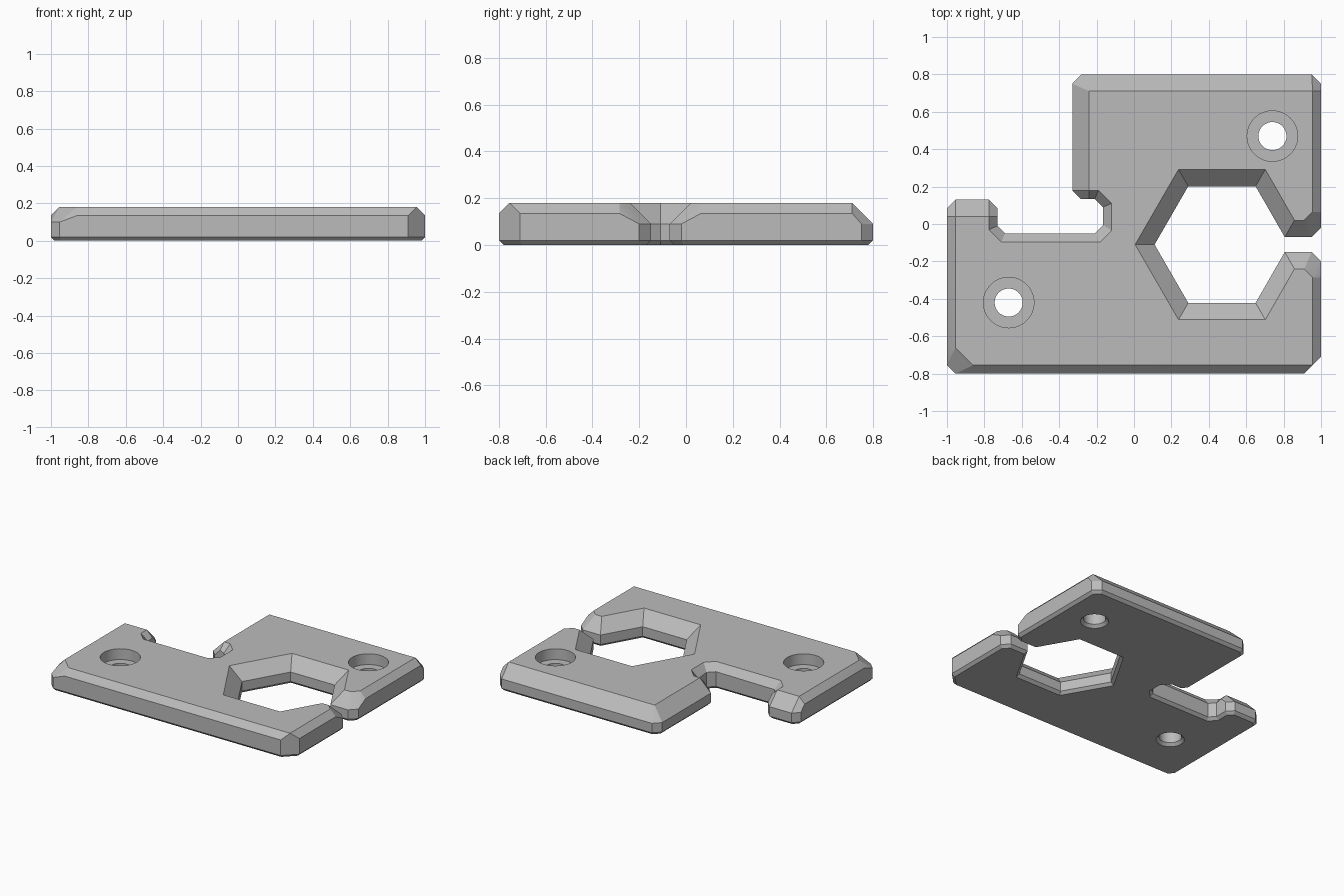
import bpy, bmesh, math
from mathutils import Vector

cube = bpy.data.objects.get("Cube")
if cube:
    bpy.data.objects.remove(cube, do_unlink=True)

TOP = 0.18      # plate thickness
FOOT = 0.02     # small chamfer round the underside

grey = bpy.data.materials.new("plain grey")
grey.use_nodes = True
colour = (0.5, 0.5, 0.5, 1)
grey.diffuse_color = colour
grey.node_tree.nodes["Principled BSDF"].inputs["Base Color"].default_value = colour

# Outline corners: x, y, corner cut, corner cut at the top, bevel of the next edge
hexagon = [(0.47 + 0.36 * math.cos(math.radians(a)),
            -0.11 + 0.36 * math.sin(math.radians(a)), 0, 0, 0.09)
           for a in (-60, -120, 180, 120, 60)]
corners = [
    (-1, -0.8, 0.045, 0.095, 0.045),
    (1, -0.8, 0.09, 0, 0.045),
    (1, -0.15, 0.05, 0.045, 0.09),
    (0.806, -0.15, 0, 0, 0.09),
    *hexagon,
    (0.806, -0.07, 0, 0, 0.09),
    (1, -0.07, 0.05, 0.045, 0.045),
    (1, 0.8, 0.05, 0, 0.09),
    (-0.33, 0.8, 0.05, 0, 0.09),
    (-0.33, 0.135, 0.045, 0, 0.045),
    (-0.165, 0.135, 0.045, 0.07, 0.045),
    (-0.165, -0.05, 0.045, 0.06, 0.045),
    (-0.73, -0.05, 0.04, 0.065, 0.045),
    (-0.73, 0.13, 0.045, 0, 0.09),
    (-1, 0.13, 0.045, 0, 0.045),
]


def mitre(p, d1, d2, w1, w2):
    """Corner point moved inwards by w1 and w2 from its two edges."""
    return p + (d1 * w2 - d2 * w1) * (-1 / d1.cross(d2))


def at(bm, p, z):
    return bm.verts.new((p.x, p.y, z))


def make_object(name, bm):
    bmesh.ops.recalc_face_normals(bm, faces=bm.faces)
    mesh = bpy.data.meshes.new(name)
    bm.to_mesh(mesh)
    bm.free()
    obj = bpy.data.objects.new(name, mesh)
    bpy.context.collection.objects.link(obj)
    mesh.materials.append(grey)
    return obj


def build_plate():
    bm = bmesh.new()
    pts = [Vector(c[:2]) for c in corners]
    n = len(pts)
    dirs = [(pts[(i + 1) % n] - pts[i]).normalized() for i in range(n)]
    outline, info = [], []
    for i, (x, y, cut, top_cut, w2) in enumerate(corners):
        p, d1, d2, w1 = pts[i], dirs[i - 1], dirs[i], corners[i - 1][4]
        tip = mitre(p, d1, d2, w1, w2)
        tops = [tip - d1 * top_cut, tip + d2 * top_cut] if top_cut else [tip]
        cuts = [p - d1 * cut, p + d2 * cut] if cut else [p]
        z = TOP - max(w1, w2, 0.85 * top_cut)
        top = [at(bm, t, TOP) for t in tops]
        mid = [at(bm, c, z) for c in cuts]
        low = [at(bm, c, FOOT) for c in cuts]
        # extra points where a shallow bevel drops into a deeper corner
        extra = []
        for side, w, other in ((-d1, w1, w2), (d2, w2, w1)):
            dist = top_cut + other
            needed = d1.cross(d2) > 0 and dist > cut and TOP - w > z + 0.001
            extra.append([at(bm, p + side * dist, TOP - w)] if needed else [])
        outline += cuts
        info.append((top, mid, low, extra))

    # underside ring, moved inwards from the cut outline
    m = len(outline)
    bottom = []
    for k, p in enumerate(outline):
        a = (p - outline[k - 1]).normalized()
        b = (outline[(k + 1) % m] - p).normalized()
        bottom.append(at(bm, mitre(p, a, b, FOOT, FOOT), 0))
    low_ring = [v for item in info for v in item[2]]
    for k in range(m):
        j = (k + 1) % m
        bm.faces.new((bottom[k], bottom[j], low_ring[j], low_ring[k]))
    bm.faces.new(bottom[::-1])
    bm.faces.new([v for item in info for v in item[0]])

    for i in range(n):
        top, mid, low, extra = info[i]
        top2, mid2, low2, extra2 = info[(i + 1) % n]
        # straight wall and its bevel
        rim = [mid[-1]] + extra[1] + extra2[0] + [mid2[0]]
        bm.faces.new([low[-1], low2[0]] + rim[::-1])
        start = (extra[1] or mid[-1:])[0]
        end = (extra2[0] or mid2[:1])[0]
        bm.faces.new((start, end, top2[0], top[-1]))
        # cut corner
        if len(mid) == 2:
            bm.faces.new((low[0], low[1], mid[1], mid[0]))
            bm.faces.new(mid + top[::-1])
        if extra[0]:
            bm.faces.new((extra[0][0], mid[0], top[0]))
        if extra[1]:
            bm.faces.new((mid[-1], extra[1][0], top[-1]))
    return make_object("plate", bm)


def build_hole_cutter(x, y):
    """Turned profile: chamfered bore with a flat-bottomed screw recess."""
    profile = [(0.1, -0.005), (0.075, 0.02), (0.075, 0.1), (0.135, 0.1), (0.135, 0.25)]
    bm = bmesh.new()
    seg = 48
    rings = [[bm.verts.new((x + r * math.cos(math.tau * k / seg),
                            y + r * math.sin(math.tau * k / seg), z))
              for k in range(seg)] for r, z in profile]
    for a, b in zip(rings, rings[1:]):
        for k in range(seg):
            j = (k + 1) % seg
            bm.faces.new((a[k], a[j], b[j], b[k]))
    bm.faces.new(rings[0][::-1])
    bm.faces.new(rings[-1])
    cutter = make_object("hole_cutter", bm)
    cutter.hide_render = True
    return cutter


plate = build_plate()
bpy.context.view_layer.objects.active = plate

# Two screw holes
for x, y in ((0.74, 0.47), (-0.67, -0.42)):
    cutter = build_hole_cutter(x, y)
    mod = plate.modifiers.new("screw hole", "BOOLEAN")
    mod.operation = "DIFFERENCE"
    mod.solver = "EXACT"
    mod.object = cutter
    bpy.ops.object.modifier_apply(modifier=mod.name)
    bpy.data.objects.remove(cutter, do_unlink=True)

# Smooth bores, crisp edges
bpy.ops.object.select_all(action="DESELECT")
plate.select_set(True)
bpy.ops.object.shade_smooth_by_angle(angle=math.radians(15))
